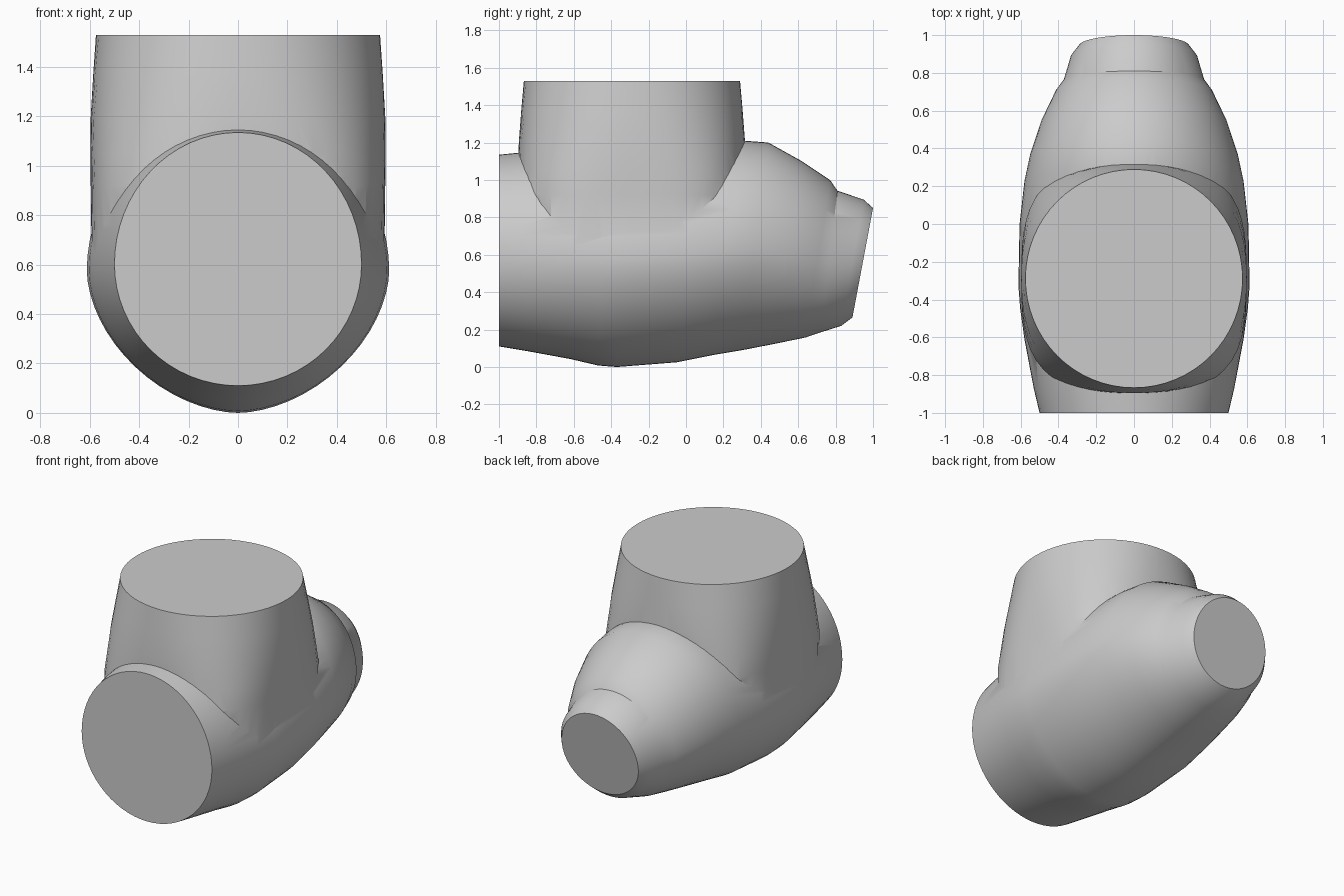
import bpy, bmesh, math

if "Cube" in bpy.data.objects:
    bpy.data.objects.remove(bpy.data.objects["Cube"])

SEG = 64


def spow(v, p):
    return math.copysign(abs(v) ** p, v)


def loft(name, rings):
    """Skin a list of closed rings and cap both ends."""
    bm = bmesh.new()
    loops = [[bm.verts.new(co) for co in ring] for ring in rings]
    for a, b in zip(loops, loops[1:]):
        for i in range(SEG):
            j = (i + 1) % SEG
            bm.faces.new((a[i], a[j], b[j], b[i]))
    bm.faces.new(loops[0])
    bm.faces.new(loops[-1])
    bmesh.ops.recalc_face_normals(bm, faces=bm.faces)
    mesh = bpy.data.meshes.new(name)
    bm.to_mesh(mesh)
    bm.free()
    obj = bpy.data.objects.new(name, mesh)
    bpy.context.collection.objects.link(obj)
    return obj


def tilted_ring(yt, zt, yb, zb, w, p):
    """Oval between a top point and a bottom point; p sharpens the underside."""
    pts = []
    for i in range(SEG):
        a = 2 * math.pi * i / SEG
        c, s = math.cos(a), math.sin(a)
        t = 0.48 + (0.52 if s > 0 else 0.48) * (s if s > 0 else spow(s, p))
        x = w * (c if s > 0 else spow(c, p))
        pts.append((x, yb + (yt - yb) * t, zb + (zt - zb) * t))
    return pts


def branch_ring(z, rx, ry, n):
    """Superellipse: n = 2 is round, larger n is squarer."""
    pts = []
    for i in range(SEG):
        a = 2 * math.pi * i / SEG
        c, s = math.cos(a), math.sin(a)
        k = (abs(c) ** n + abs(s) ** n) ** (-1 / n)
        pts.append((rx * k * c, -0.289 + ry * k * s, z))
    return pts


# Horizontal body with stepped, tilted nose: top y, top z, bottom y, bottom z, half width, sharpness
body_profile = [
    (-1.00, 1.135, -1.00, 0.11, 0.50, 1.0),
    (-0.90, 1.145, -0.85, 0.085, 0.53, 1.02),
    (-0.60, 1.17, -0.62, 0.043, 0.58, 1.07),
    (-0.42, 1.19, -0.47, 0.008, 0.603, 1.1),
    (-0.28, 1.20, -0.37, 0.00, 0.612, 1.12),
    (0.05, 1.21, -0.05, 0.025, 0.606, 1.12),
    (0.31, 1.21, 0.15, 0.065, 0.58, 1.12),
    (0.44, 1.20, 0.30, 0.09, 0.55, 1.12),
    (0.62, 1.10, 0.48, 0.125, 0.49, 1.1),
    (0.77, 1.00, 0.64, 0.158, 0.415, 1.05),
    (0.81, 0.942, 0.72, 0.185, 0.372, 1.0),
    (0.95, 0.895, 0.83, 0.22, 0.335, 1.0),
    (1.00, 0.85, 0.89, 0.265, 0.292, 1.0),
]
body = loft("pipe_body", [tilted_ring(*r) for r in body_profile])

# Upright branch: round at the top, flaring squarer into the body
branch = loft("upright_branch", [branch_ring(*r) for r in (
    (0.6, 0.592, 0.605, 3.1), (0.92, 0.596, 0.608, 3.1),
    (1.05, 0.597, 0.608, 2.75), (1.2, 0.596, 0.605, 2.45),
    (1.37, 0.586, 0.592, 2.2), (1.53, 0.575, 0.578, 2.0))])
branch.hide_render = True

# Join the two into one skin
union = body.modifiers.new("join_branch", 'BOOLEAN')
union.operation = 'UNION'
union.solver = 'EXACT'
union.object = branch
bpy.context.view_layer.objects.active = body
body.select_set(True)
bpy.ops.object.modifier_apply(modifier=union.name)
bpy.data.objects.remove(branch)
bpy.ops.object.shade_smooth_by_angle(angle=math.radians(30))
